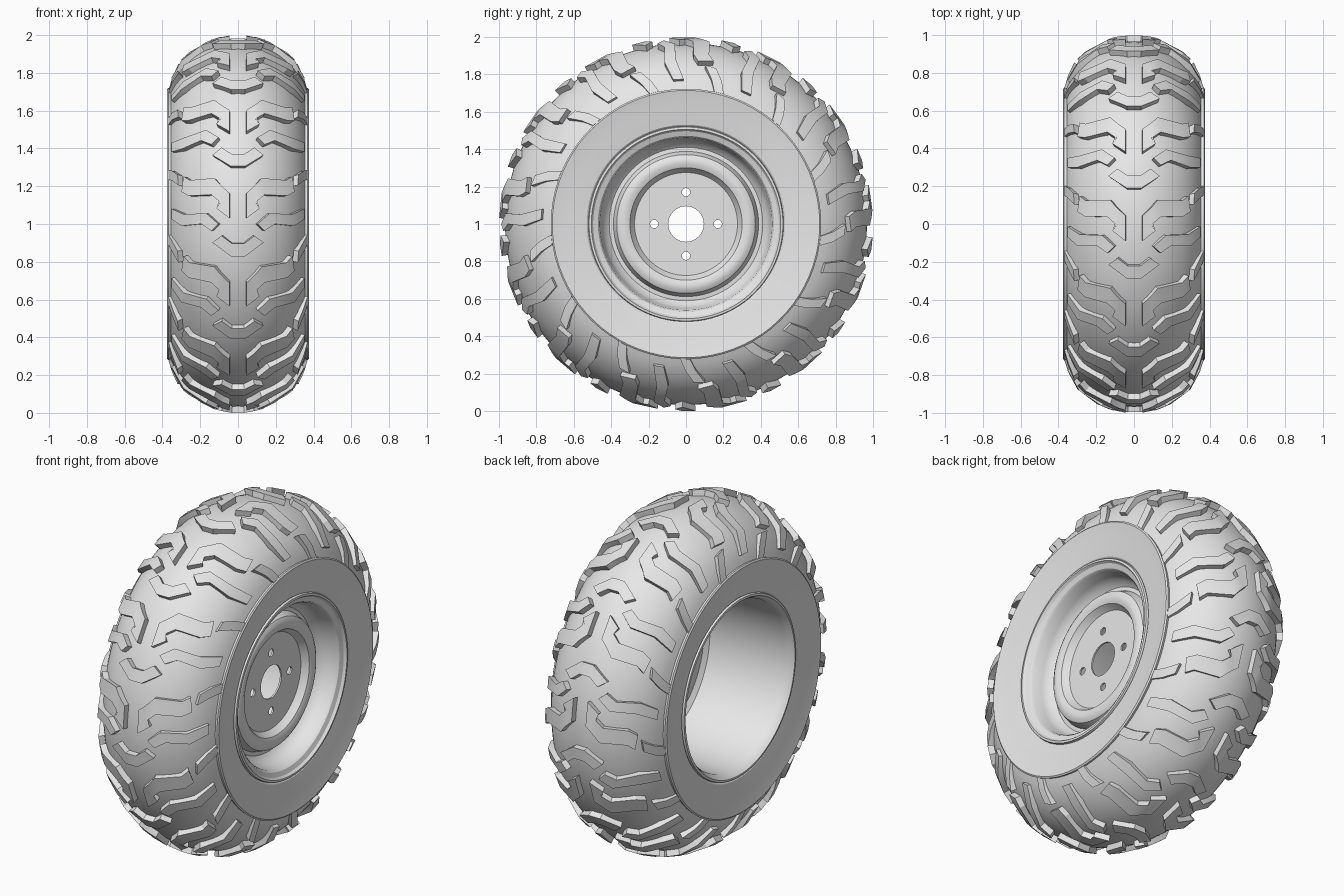
import bpy
import bmesh
from math import sin, cos, asin, pi, radians

cube = bpy.data.objects.get("Cube")
if cube:
    bpy.data.objects.remove(cube, do_unlink=True)

# Single plain grey
grey = bpy.data.materials.new("plain grey")
grey.use_nodes = True
grey.diffuse_color = (0.8, 0.8, 0.8, 1)
grey.node_tree.nodes["Principled BSDF"].inputs["Base Color"].default_value = (0.8, 0.8, 0.8, 1)

REPEATS = 13                                # tread pattern repeats round the tyre
HALF_W, CORE, BULGE = 0.375, 0.60, 0.367    # elliptical tread section
LUG_HEIGHT = 0.034


def place(x, r, angle):
    """Point at radius r round the axle; angle 0 is the front, pi/2 the top."""
    return (x, -r * cos(angle), 1 + r * sin(angle))


def finish(name, bm, angle=30):
    bmesh.ops.recalc_face_normals(bm, faces=bm.faces)
    mesh = bpy.data.meshes.new(name)
    bm.to_mesh(mesh)
    bm.free()
    obj = bpy.data.objects.new(name, mesh)
    bpy.context.collection.objects.link(obj)
    mesh.materials.append(grey)
    bpy.ops.object.select_all(action='DESELECT')
    obj.select_set(True)
    bpy.context.view_layer.objects.active = obj
    bpy.ops.object.shade_smooth_by_angle(angle=radians(angle))
    return obj


def lathe(name, profile, segments):
    """Turn a closed (x, radius) profile round the axle."""
    bm = bmesh.new()
    rings = [[bm.verts.new(place(x, r, 2 * pi * s / segments)) for x, r in profile]
             for s in range(segments)]
    n = len(profile)
    for s in range(segments):
        a, b = rings[s], rings[(s + 1) % segments]
        for i in range(n):
            j = (i + 1) % n
            bm.faces.new((a[i], a[j], b[j], b[i]))
    return finish(name, bm)


def on_tread(x, z, lift, turn):
    """Lift a flat front-on point (x, z) along the normal of the curved tread."""
    t = asin(x / HALF_W)
    r = CORE + BULGE * cos(t)
    nx, nr = sin(t) / HALF_W, cos(t) / BULGE
    size = (nx * nx + nr * nr) ** 0.5
    return place(x + lift * nx / size, r + lift * nr / size, asin(z / r) + turn)


def lug_height(x):
    # lugs fade out down the shoulder
    return LUG_HEIGHT - 0.02 * max(0, (abs(x) - 0.29) / 0.065)


def add_strip(bm, pairs, side, turn):
    """Solid block from matched points on its upper and lower edges."""
    rows = []
    for upper, lower in pairs:
        row = []
        for x, z in (upper, lower):
            for lift in (lug_height(x), -0.02):
                row.append(bm.verts.new(on_tread(side * x, z, lift, turn)))
        rows.append(row)                     # upper top, upper base, lower top, lower base
    loop = (0, 2, 3, 1)
    for a, b in zip(rows, rows[1:]):
        for i, j in zip(loop, loop[1:] + loop[:1]):
            bm.faces.new((a[i], a[j], b[j], b[i]))
    for end in (rows[0], rows[-1]):
        bm.faces.new([end[i] for i in loop])


def tread(name, pairs, sides=(1, -1)):
    bm = bmesh.new()
    for k in range(REPEATS):
        for side in sides:
            add_strip(bm, pairs, side, 2 * pi * k / REPEATS)
    finish(name, bm, 25)


# Tyre carcass: round tread, stepped edge and dished sidewalls
limit = radians(71.2)
crown = [(HALF_W * sin(t), CORE + BULGE * cos(t))
         for t in (limit * (i / 14 - 1) for i in range(29))]
wall = [(0.369, 0.722), (0.375, 0.714), (0.368, 0.68), (0.359, 0.62),
        (0.350, 0.56), (0.345, 0.53), (0.330, 0.512), (0.300, 0.495)]
tyre = crown + wall + [(-x, r) for x, r in reversed(wall)]
lathe("tyre", tyre, 78)

# Tread blocks, each given as matched upper and lower edge points
tread("long_hooked_lugs", [
    ((0.265, 0.245), (0.275, 0.165)), ((0.235, 0.225), (0.24, 0.145)),
    ((0.115, 0.235), (0.13, 0.15)), ((0.09, 0.205), (0.085, 0.11)),
    ((0.07, 0.185), (0.105, 0.08)), ((0.042, 0.16), (0.042, 0.03))])
tread("short_bent_lugs", [
    ((0.335, 0.08), (0.335, 0.025)), ((0.265, 0.05), (0.275, -0.01)),
    ((0.155, 0.055), (0.18, 0.0)), ((0.095, 0.0), (0.13, -0.035))])
tread("shoulder_lugs", [
    ((0.295, 0.255), (0.29, 0.20)), ((0.33, 0.278), (0.33, 0.226)),
    ((0.355, 0.282), (0.355, 0.234))])
half = [((0.08, -0.06), (0.125, -0.095)), ((0.03, -0.10), (0.035, -0.165))]
mirrored = [tuple((-x, z) for x, z in pair) for pair in reversed(half)]
tread("centre_chevrons", half + mirrored, sides=(1,))

# Wheel rim: lip, stepped well, rounded hub ring, then open barrel behind
lip = [(0.300, 0.505), (0.335, 0.522), (0.350, 0.518), (0.352, 0.506), (0.338, 0.496)]
front = [(0.328, 0.470), (0.315, 0.460), (0.260, 0.452), (0.220, 0.435), (0.200, 0.410),
         (0.202, 0.388), (0.225, 0.380), (0.248, 0.370), (0.260, 0.350), (0.262, 0.325),
         (0.252, 0.300), (0.228, 0.285), (0.215, 0.275)]
back = [(0.205, 0.275), (0.218, 0.290), (0.242, 0.305), (0.250, 0.325), (0.248, 0.345),
        (0.235, 0.362), (0.192, 0.380), (0.188, 0.410), (0.200, 0.450), (0.180, 0.478),
        (-0.31, 0.482)]
lathe("wheel_rim", lip + front + back + [(-x, r) for x, r in reversed(lip)], 96)

# Hub plate: disc with an axle hole and four bolt holes
outline = bpy.data.curves.new("hub_plate", 'CURVE')
outline.dimensions = '2D'
outline.fill_mode = 'BOTH'
outline.extrude = 0.005


def add_circle(cx, cy, radius, count):
    spline = outline.splines.new('POLY')
    spline.points.add(count - 1)
    spline.use_cyclic_u = True
    for i, point in enumerate(spline.points):
        a = 2 * pi * i / count
        point.co = (cx + radius * cos(a), cy + radius * sin(a), 0, 1)


add_circle(0, 0, 0.277, 96)
add_circle(0, 0, 0.095, 48)
for k in range(4):
    add_circle(0.17 * cos(k * pi / 2), 0.17 * sin(k * pi / 2), 0.022, 20)
plate = bpy.data.objects.new("hub_plate", outline)
bpy.context.collection.objects.link(plate)
outline.materials.append(grey)
plate.location = (0.21, 0, 1)
plate.rotation_euler = (0, pi / 2, 0)
bpy.ops.object.select_all(action='DESELECT')
plate.select_set(True)
bpy.context.view_layer.objects.active = plate
bpy.ops.object.convert(target='MESH')
bpy.ops.object.shade_smooth_by_angle(angle=radians(30))
